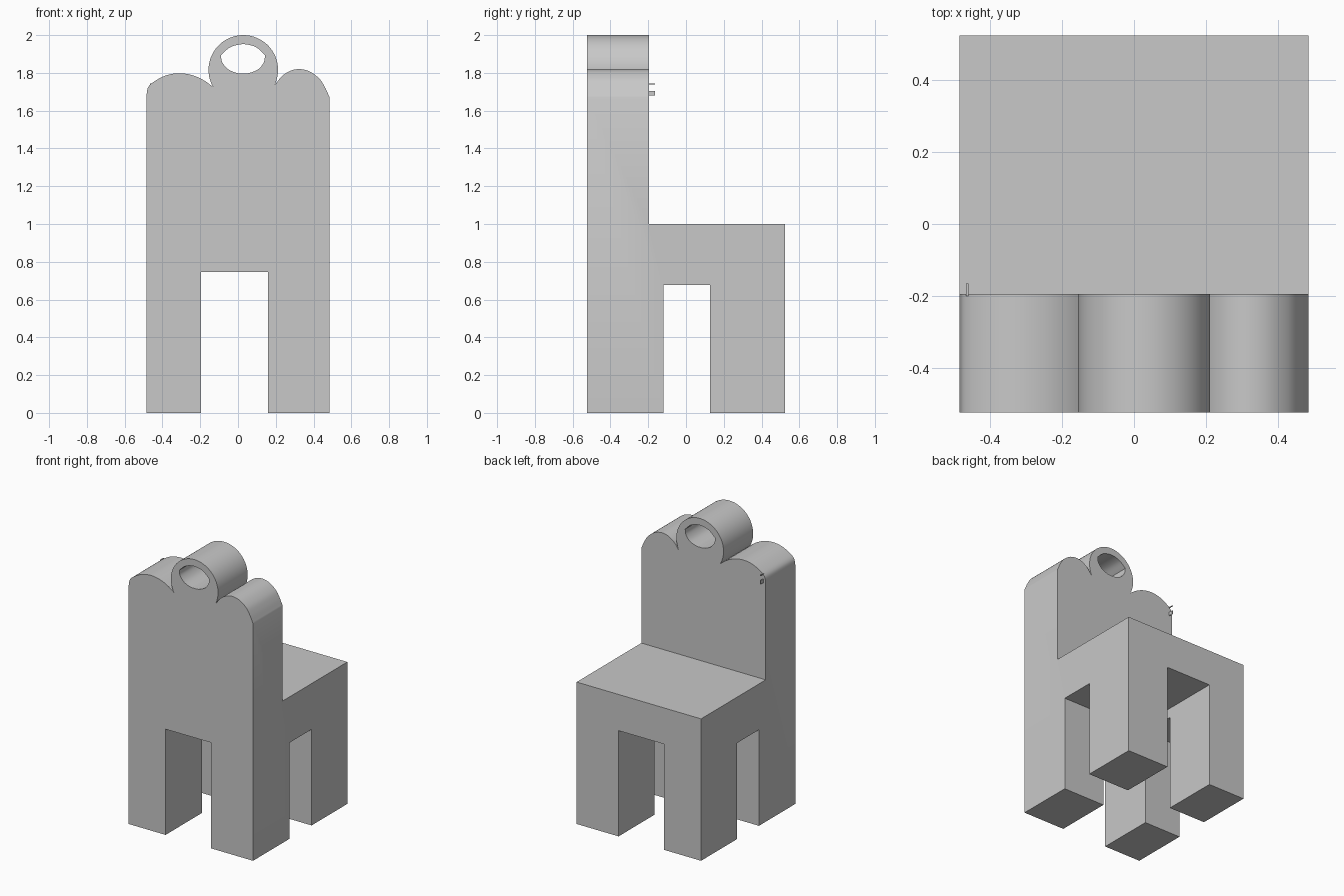
import bpy
import bmesh
import math
from mathutils import Vector

if "Cube" in bpy.data.objects:
    bpy.data.objects.remove(bpy.data.objects["Cube"], do_unlink=True)

GREY = (0.58, 0.58, 0.58, 1)
grey = bpy.data.materials.new("plain grey")
grey.use_nodes = True
grey.diffuse_color = GREY
grey.node_tree.nodes["Principled BSDF"].inputs["Base Color"].default_value = GREY

# Main dimensions
HALF_W, HALF_D = 0.485, 0.525
SEAT_Z, BACK_Y = 1.0, -0.195


def smooth_path(points, steps=6):
    """Curve through the points, ends included."""
    p = [Vector(q) for q in points]
    p = [2 * p[0] - p[1]] + p + [2 * p[-1] - p[-2]]
    out = []
    for a, b, c, d in zip(p, p[1:], p[2:], p[3:]):
        for i in range(steps):
            t = i / steps
            out.append(0.5 * (2 * b + (c - a) * t + (2 * a - 5 * b + 4 * c - d) * t**2
                              + (3 * b - a - 3 * c + d) * t**3))
    return out + [p[-2]]


def prism(name, outline, y0, y1):
    """Extrude an x-z outline along y."""
    bm = bmesh.new()
    face = bm.faces.new([bm.verts.new((x, y0, z)) for x, z in outline])
    new = bmesh.ops.extrude_face_region(bm, geom=[face])["geom"]
    verts = [v for v in new if isinstance(v, bmesh.types.BMVert)]
    bmesh.ops.translate(bm, verts=verts, vec=(0, y1 - y0, 0))
    bmesh.ops.recalc_face_normals(bm, faces=bm.faces)
    mesh = bpy.data.meshes.new(name)
    bm.to_mesh(mesh)
    bm.free()
    mesh.materials.append(grey)
    obj = bpy.data.objects.new(name, mesh)
    bpy.context.collection.objects.link(obj)
    return obj


def block(name, x0, x1, y0, y1, z0, z1):
    return prism(name, [(x0, z0), (x1, z0), (x1, z1), (x0, z1)], y0, y1)


# Scalloped crest: two lobes with a round loop between them
right_lobe = smooth_path([(-HALF_W, 1.68), (-0.475, 1.725), (-0.44, 1.757), (-0.38, 1.787),
                          (-0.31, 1.798), (-0.24, 1.787), (-0.18, 1.76), (-0.13, 1.724)])
left_lobe = smooth_path([(0.195, 1.735), (0.23, 1.78), (0.275, 1.81), (0.325, 1.82),
                         (0.38, 1.807), (0.43, 1.77), (0.46, 1.725), (HALF_W, 1.67)])
loop = []
for i in range(1, 48):
    a = math.radians(210 - 236 * i / 48)
    loop.append((0.028 + 0.184 * math.cos(a), 1.816 + 0.184 * math.sin(a)))

# Chair: front outline with leg gap, full depth
outline = [(-0.197, 0), (-HALF_W, 0), *right_lobe, *loop, *left_lobe,
           (HALF_W, 0), (0.158, 0), (0.158, 0.745), (-0.197, 0.745)]
chair = prism("chair_body", outline, -HALF_D, HALF_D)

# Cutters: space above seat, side leg gap, hole in the loop
hole = smooth_path([(-0.09, 1.894), (-0.04, 1.936), (0.028, 1.952), (0.095, 1.936), (0.143, 1.894)])
hole += smooth_path([(0.143, 1.894), (0.137, 1.857), (0.108, 1.82), (0.062, 1.8), (0.028, 1.797),
                     (-0.008, 1.8), (-0.053, 1.82), (-0.084, 1.857), (-0.09, 1.894)])[1:-1]
cutters = [
    block("seat_space_cutter", -1, 1, BACK_Y, 1, SEAT_Z, 3),
    block("side_gap_cutter", -1, 1, -0.12, 0.127, -1, 0.677),
    prism("loop_hole_cutter", hole, -1, 0),
]
for cutter in cutters:
    mod = chair.modifiers.new(cutter.name, "BOOLEAN")
    mod.operation = "DIFFERENCE"
    mod.solver = "EXACT"
    mod.object = cutter

# Bake the cuts, then discard the cutters
graph = bpy.context.evaluated_depsgraph_get()
baked = bpy.data.meshes.new_from_object(chair.evaluated_get(graph))
chair.modifiers.clear()
chair.data = baked
for cutter in cutters:
    bpy.data.objects.remove(cutter, do_unlink=True)

bpy.ops.object.select_all(action="DESELECT")
chair.select_set(True)
bpy.context.view_layer.objects.active = chair
bpy.ops.object.shade_smooth_by_angle(angle=math.radians(30))

# Tiny slivers standing out of the backrest
for name, z0, z1 in (("lower_sliver", 1.68, 1.705), ("upper_sliver", 1.738, 1.743)):
    block(name, -0.467, -0.461, BACK_Y - 0.005, -0.165, z0, z1)
